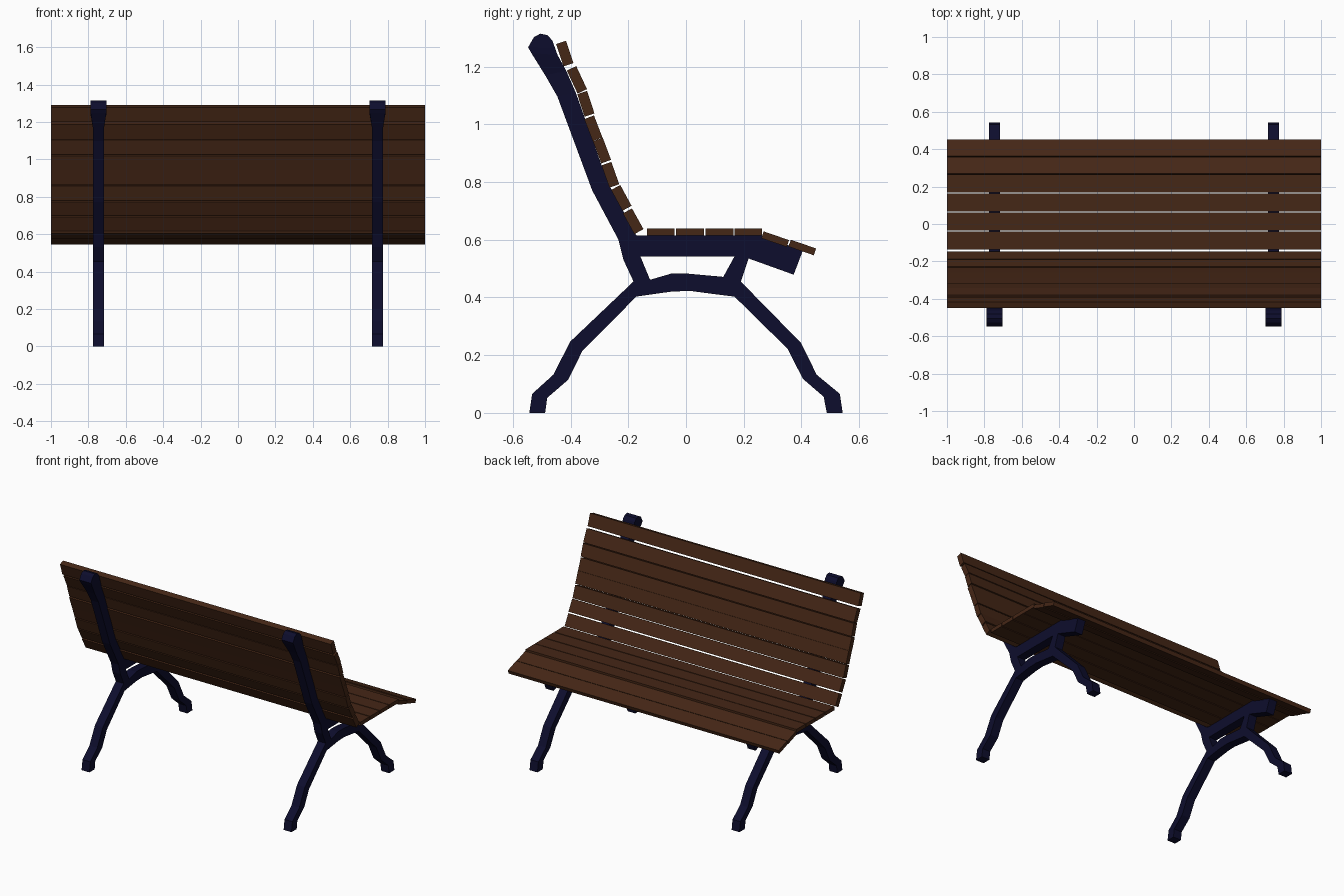
import bpy, bmesh, math
from mathutils import Matrix

if "Cube" in bpy.data.objects:
    bpy.data.objects.remove(bpy.data.objects["Cube"])

FRAME_X, HALF = 0.746, 0.029


def material(name, color):
    m = bpy.data.materials.new(name)
    m.diffuse_color = (*color, 1)
    m.use_nodes = True
    m.node_tree.nodes["Principled BSDF"].inputs["Base Color"].default_value = m.diffuse_color
    return m


iron = material("dark_blue_iron", (0.004, 0.004, 0.026))
wood = material("brown_wood", (0.06, 0.02, 0.008))


def finish(name, bm, mat):
    bmesh.ops.recalc_face_normals(bm, faces=bm.faces)
    me = bpy.data.meshes.new(name)
    bm.to_mesh(me)
    bm.free()
    me.materials.append(mat)
    ob = bpy.data.objects.new(name, me)
    bpy.context.collection.objects.link(ob)


def bar(name, stations, x):
    """Loft box sections; a station is (y1, z1, y2, z2[, half width])."""
    bm = bmesh.new()
    rings = []
    for y1, z1, y2, z2, *w in stations:
        h = w[0] if w else HALF
        rings.append([bm.verts.new(p) for p in (
            (x - h, y1, z1), (x + h, y1, z1), (x + h, y2, z2), (x - h, y2, z2))])
    for a, b in zip(rings, rings[1:]):
        for i in range(4):
            j = (i + 1) % 4
            bm.faces.new((a[i], a[j], b[j], b[i]))
    bm.faces.new(rings[0])
    bm.faces.new(rings[-1])
    finish(name, bm, iron)


def slat(name, y, z, width, thick, angle):
    """Full-length plank; angle is the tilt of its width in the side view."""
    bm = bmesh.new()
    bmesh.ops.create_cube(bm, size=1, matrix=Matrix.Translation((0, y, z))
                          @ Matrix.Rotation(math.radians(angle), 4, 'X')
                          @ Matrix.Diagonal((2, width, thick, 1)))
    finish(name, bm, wood)


# Side frame sections
back_post = [
    (-.505, 1.314, -.480, 1.309, .043), (-.527, 1.302, -.463, 1.290, .043),
    (-.547, 1.267, -.453, 1.262, .043), (-.536, 1.247, -.445, 1.240, .042),
    (-.488, 1.170, -.415, 1.185, .030), (-.446, 1.097, -.382, 1.110),
    (-.325, .771, -.272, .800), (-.234, .600, -.172, .615),
    (-.217, .531, -.158, .542), (-.177, .445, -.122, .455)]
seat_rail = [
    (-.200, .615, -.180, .542), (.217, .615, .185, .542),
    (.262, .615, .217, .535), (.405, .5625, .373, .479)]
front_stub = [(.150, .560, .235, .560), (.168, .542, .217, .535),
              (.123, .460, .187, .445)]
leg_arch = [
    (-.543, 0, -.488, 0), (-.533, .066, -.481, .052),
    (-.460, .132, -.408, .115), (-.401, .247, -.359, .215),
    (-.179, .458, -.172, .403), (-.122, .462, -.110, .412),
    (-.050, .483, -.052, .420), (.000, .483, .012, .423),
    (.123, .472, .110, .410), (.187, .458, .168, .403),
    (.398, .243, .352, .222), (.453, .132, .405, .118),
    (.533, .066, .477, .056), (.543, 0, .488, 0)]

for side, x in (("left", -FRAME_X), ("right", FRAME_X)):
    bar(side + "_back_post", back_post, x)
    bar(side + "_seat_rail", seat_rail, x)
    bar(side + "_front_stub", front_stub, x)
    bar(side + "_leg_arch", leg_arch, x)

# Seat slats: four flat, two sloping down at the front edge
seat = [(-.088, .627, 0), (.014, .627, 0), (.116, .627, 0), (.216, .627, 0),
        (.309, .602, -19), (.403, .573, -19)]
for i, (y, z, a) in enumerate(seat):
    slat(f"seat_slat_{i + 1}", y, z, .096 if a == 0 else .093, .025, a)

# Backrest slats, top to bottom
back = [(-.420, 1.245, -71.5), (-.378, 1.154, -65), (-.347, 1.071, -72),
        (-.321, .986, -69), (-.291, .909, -69.5), (-.262, .825, -70.5),
        (-.224, .745, -61.5), (-.183, .664, -61)]
for i, (y, z, a) in enumerate(back):
    slat(f"back_slat_{i + 1}", y, z, .082 if i != 1 else .088, .036, a)
